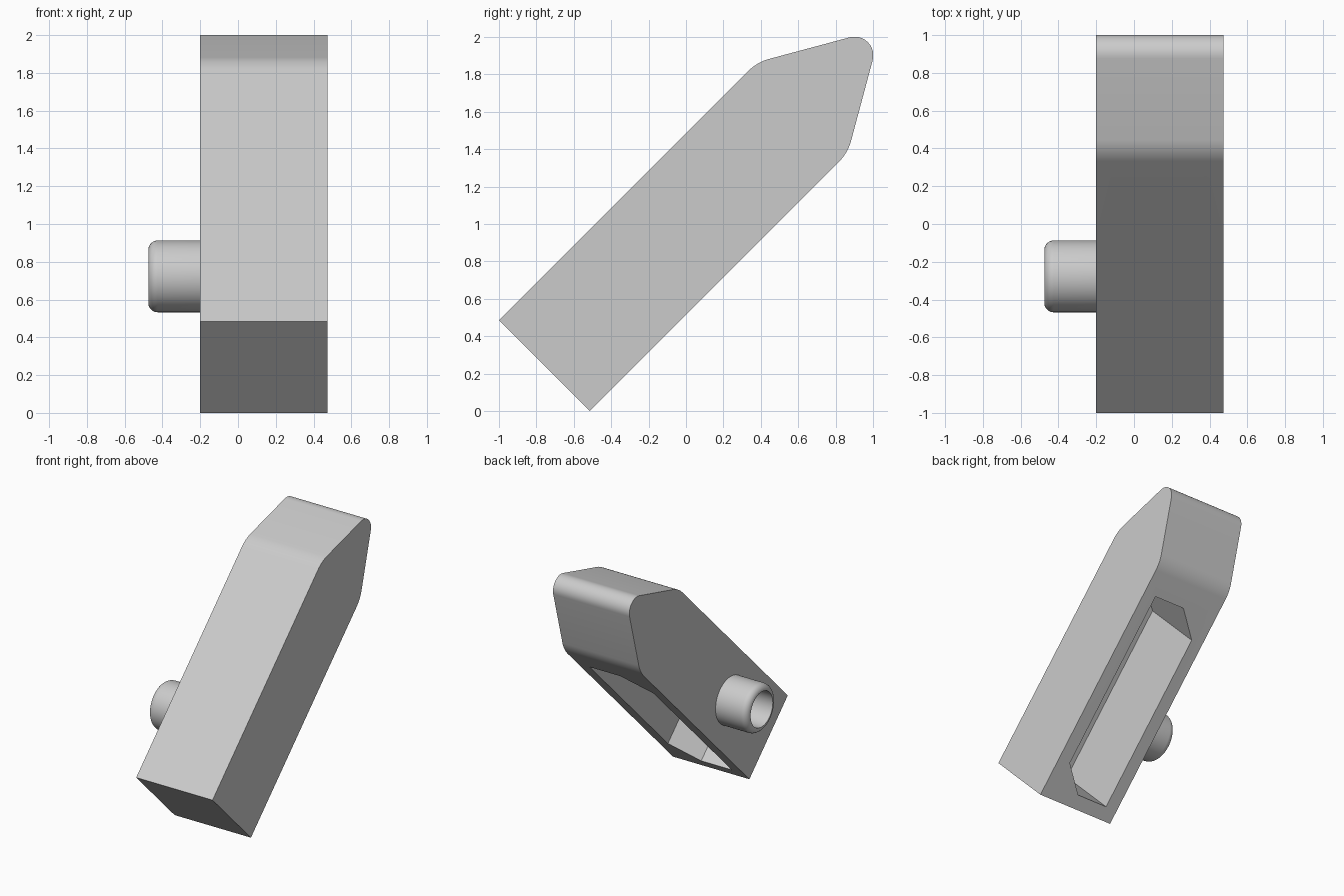
import bpy, bmesh, math
from mathutils import Matrix, Vector

cube = bpy.data.objects.get("Cube")
if cube:
    bpy.data.objects.remove(cube, do_unlink=True)

# Tilted frame: u runs along the body, v through its thickness, w is world x
S = math.sqrt(0.5)
FRAME = Matrix(((0, 0, 1, 0), (S, -S, 0, -0.515), (S, S, 0, 0), (0, 0, 0, 1)))
THICK, SIDE_R, SIDE_L = 0.686, -0.2, 0.475
MID_V, MID_W = THICK / 2, (SIDE_R + SIDE_L) / 2
BOSS_U, BORE = 0.679, 0.14

grey = bpy.data.materials.new("light grey")
grey.use_nodes = True
colour = (0.6, 0.6, 0.6, 1)
grey.diffuse_color = colour
for node in grey.node_tree.nodes:
    if node.type == 'BSDF_PRINCIPLED':
        node.inputs["Base Color"].default_value = colour


def finish(name, bm):
    """Place a mesh from the tilted frame into the world."""
    bm.transform(FRAME)
    bmesh.ops.recalc_face_normals(bm, faces=bm.faces)
    mesh = bpy.data.meshes.new(name)
    bm.to_mesh(mesh)
    bm.free()
    mesh.materials.append(grey)
    obj = bpy.data.objects.new(name, mesh)
    bpy.context.collection.objects.link(obj)
    return obj


def prism(name, outline, axis, start, end):
    """Extrude a 2D outline along v or w of the tilted frame."""
    def place(p, d):
        return (p[0], d, p[1]) if axis == 'v' else (p[0], p[1], d)
    bm = bmesh.new()
    face = bm.faces.new([bm.verts.new(place(p, start)) for p in outline])
    new = bmesh.ops.extrude_face_region(bm, geom=[face])["geom"]
    shift = Vector(place((0, 0), end - start))
    bmesh.ops.translate(bm, vec=shift,
                        verts=[g for g in new if isinstance(g, bmesh.types.BMVert)])
    return finish(name, bm)


def circle(cx, cy, r, n=64):
    return [(cx + r * math.cos(math.tau * i / n), cy + r * math.sin(math.tau * i / n))
            for i in range(n)]


def rounded(corners, steps=12):
    """Round each (x, y, radius) corner of a polygon with a tangent arc."""
    out = []
    for i, (x, y, r) in enumerate(corners):
        p = Vector((x, y))
        if r == 0:
            out.append(p)
            continue
        a = (Vector(corners[i - 1][:2]) - p).normalized()
        b = (Vector(corners[(i + 1) % len(corners)][:2]) - p).normalized()
        half = a.angle(b) / 2
        centre = p + (a + b).normalized() * (r / math.sin(half))
        first = p + a * (r / math.tan(half)) - centre
        last = p + b * (r / math.tan(half)) - centre
        turn = math.pi - 2 * half
        for k in range(steps + 1):
            t = k / steps
            arc = (first * math.sin((1 - t) * turn) + last * math.sin(t * turn)) / math.sin(turn)
            out.append(centre + arc)
    return out


def smooth(obj):
    bpy.ops.object.select_all(action='DESELECT')
    obj.select_set(True)
    bpy.context.view_layer.objects.active = obj
    bpy.ops.object.shade_smooth_by_angle(angle=math.radians(28))


# Body with a tapered, rounded tip
shoulder = 1.952
tip = shoulder + MID_V / math.tan(math.radians(30))
body = prism("body", rounded([(0, 0, 0), (shoulder, 0, 0.25), (tip, MID_V, 0.1),
                              (shoulder, THICK, 0.25), (0, THICK, 0)]),
             'w', SIDE_R, SIDE_L)

# Pocket open on the underside, with two opposite corners cut for screws
u0, u1, w0, w1, cut = 0.107, 1.703, -0.098, 0.37, 0.197
pocket = [(u0, w0), (u1 - cut, w0), (u1, w0 + cut), (u1, w1), (u0 + cut, w1), (u0, w1 - cut)]
cutters = [prism("pocket_cutter", pocket, 'v', -0.1, THICK - 0.046)]

# Round holes through the upper wall
for u, r in ((0.725, 0.07), (1.405, 0.09)):
    cutters.append(prism("hole_cutter", circle(u, MID_W, r), 'v', THICK - 0.2, THICK + 0.1))

# Blind screw holes in the underside
for u, w in ((0.143, 0.31), (1.667, -0.035)):
    cutters.append(prism("screw_cutter", circle(u, w, 0.025, 32), 'v', -0.1, 0.3))

# Side bore that meets the boss
cutters.append(prism("bore_cutter", circle(BOSS_U, MID_V, BORE), 'w', SIDE_R - 0.1, 0.0))

for cutter in cutters:
    cutter.hide_render = True
    mod = body.modifiers.new("cut", 'BOOLEAN')
    mod.operation, mod.solver, mod.object = 'DIFFERENCE', 'EXACT', cutter
    bpy.context.view_layer.objects.active = body
    bpy.ops.object.modifier_apply(modifier=mod.name)
    bpy.data.objects.remove(cutter, do_unlink=True)
smooth(body)

# Hollow side boss with a rounded outer rim
outer, fillet, end = 0.19, 0.05, -0.475
profile = [(outer, SIDE_R)]
for k in range(11):
    a = math.pi / 2 * k / 10
    profile.append((outer - fillet + fillet * math.cos(a), end + fillet - fillet * math.sin(a)))
profile.append((BORE, SIDE_R))
bm = bmesh.new()
verts = [bm.verts.new((BOSS_U + r, MID_V, w)) for r, w in profile]
edges = [bm.edges.new(pair) for pair in zip(verts, verts[1:])]
bmesh.ops.spin(bm, geom=verts + edges, cent=(BOSS_U, MID_V, 0), axis=(0, 0, 1),
               angle=math.tau, steps=64, use_merge=True)
bmesh.ops.remove_doubles(bm, verts=bm.verts, dist=0.0001)
smooth(finish("side_boss", bm))
